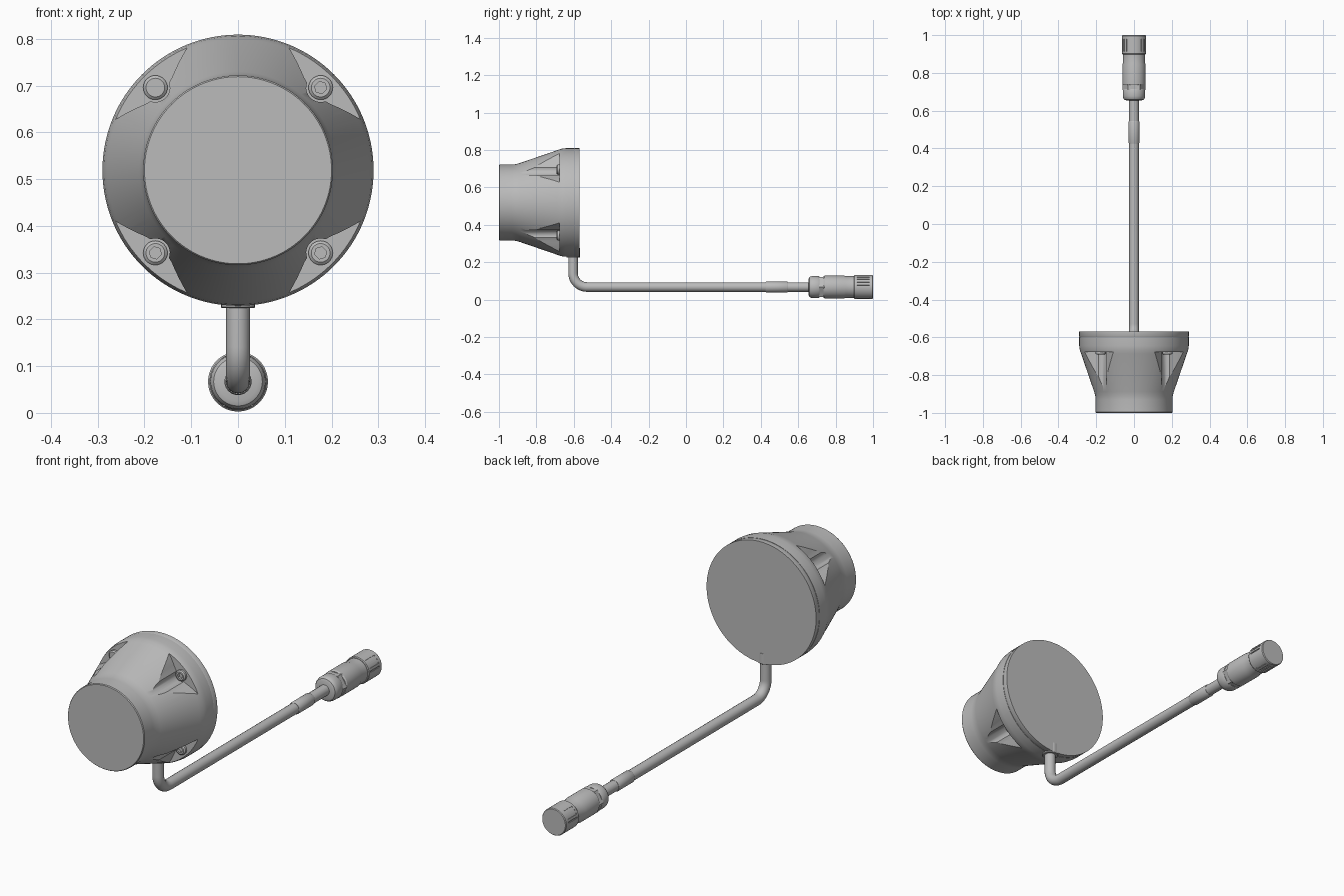
import bpy, bmesh, math
from mathutils import Vector, Matrix

if "Cube" in bpy.data.objects:
    bpy.data.objects.remove(bpy.data.objects["Cube"], do_unlink=True)

grey = bpy.data.materials.new("plain grey")
grey.use_nodes = True
COLOUR = (0.5, 0.5, 0.5, 1)
grey.diffuse_color = COLOUR
grey.node_tree.nodes["Principled BSDF"].inputs["Base Color"].default_value = COLOUR

HEAD_Z, CABLE_Z = 0.519, 0.067


def finish(name, bm):
    bmesh.ops.recalc_face_normals(bm, faces=bm.faces)
    mesh = bpy.data.meshes.new(name)
    bm.to_mesh(mesh)
    bm.free()
    mesh.materials.append(grey)
    obj = bpy.data.objects.new(name, mesh)
    bpy.context.collection.objects.link(obj)
    return obj


def select(obj):
    bpy.ops.object.select_all(action="DESELECT")
    obj.select_set(True)
    bpy.context.view_layer.objects.active = obj


def smooth(obj, angle=28):
    select(obj)
    bpy.ops.object.shade_smooth_by_angle(angle=math.radians(angle))
    return obj


def lathe(name, profile, x=0, z=0, sides=64):
    """Revolve (radius, y) pairs about a line parallel to y, with closed ends."""
    bm = bmesh.new()
    rings = []
    for r, y in profile:
        angles = [2 * math.pi * i / sides for i in range(sides)]
        rings.append([bm.verts.new((x + r * math.cos(a), y, z + r * math.sin(a)))
                      for a in angles])
    for a, b in zip(rings, rings[1:]):
        for i in range(sides):
            j = (i + 1) % sides
            bm.faces.new((a[i], a[j], b[j], b[i]))
    bm.faces.new(rings[0])
    bm.faces.new(rings[-1])
    return finish(name, bm)


def prism(name, outline, y0, y1, matrix):
    """Extrude an (x, z) outline along y."""
    bm = bmesh.new()
    face = bm.faces.new([bm.verts.new((u, y0, v)) for u, v in outline])
    new = bmesh.ops.extrude_face_region(bm, geom=[face])["geom"]
    bmesh.ops.translate(bm, vec=(0, y1 - y0, 0),
                        verts=[v for v in new if isinstance(v, bmesh.types.BMVert)])
    bm.transform(matrix)
    return finish(name, bm)


def cut(target, cutters):
    for cutter in cutters:
        mod = target.modifiers.new("cut", "BOOLEAN")
        mod.operation, mod.solver, mod.object = "DIFFERENCE", "EXACT", cutter
        select(target)
        bpy.ops.object.modifier_apply(modifier=mod.name)
        bpy.data.objects.remove(cutter, do_unlink=True)


def turned(angle, z):
    return Matrix.Translation((0, 0, z)) @ Matrix.Rotation(-angle, 4, "Y")


# Tapered head with a short front barrel
housing = lathe("housing", [
    (0.2, -1), (0.203, -0.996), (0.203, -0.93), (0.205, -0.91), (0.211, -0.888),
    (0.28, -0.687), (0.287, -0.667), (0.29, -0.645), (0.29, -0.597)],
    z=HEAD_Z, sides=128)

# Flared screw pockets: round around the screw, sweeping out to the rim
half = [(0.25 - 0.031 * math.cos(t), 0.031 * math.sin(t))
        for t in (math.radians(d) for d in range(0, 66, 13))]
half += [(0.24, 0.04), (0.246, 0.055), (0.253, 0.075), (0.259, 0.095),
         (0.264, 0.118), (0.36, 0.15)]
pocket = half + [(u, -v) for u, v in reversed(half[1:])]
corners = [math.radians(45 + 90 * i) for i in range(4)]
cut(housing, [prism("pocket_cutter", pocket, -1.1, -0.677, turned(a, HEAD_Z))
              for a in corners])
smooth(housing)

# Back plate
smooth(lathe("back_plate", [(0.288, -0.598), (0.29, -0.594), (0.29, -0.57)],
             z=HEAD_Z, sides=128))

# Socket screws
hexagon = [(0.25 + 0.0135 * math.cos(math.pi * i / 3), 0.0135 * math.sin(math.pi * i / 3))
           for i in range(6)]
for n, a in enumerate(corners):
    screw = lathe(f"screw_{n + 1}", [(0.02, -0.692), (0.026, -0.687), (0.026, -0.67)],
                  0.25 * math.cos(a), HEAD_Z + 0.25 * math.sin(a), 32)
    cut(screw, [prism("hex_cutter", hexagon, -0.72, -0.68, turned(a, HEAD_Z))])
    smooth(screw)

# Cable with one right-angle bend
BEND, DROP_Y = 0.075, -0.604
path = [Vector((0, DROP_Y, 0.3))]
for i in range(13):
    t = math.pi / 2 * i / 12
    path.append(Vector((0, DROP_Y + BEND * (1 - math.cos(t)),
                        CABLE_Z + BEND * (1 - math.sin(t)))))
path.append(Vector((0, 0.68, CABLE_Z)))
curve = bpy.data.curves.new("cable", "CURVE")
curve.dimensions = "3D"
curve.bevel_depth, curve.bevel_resolution, curve.use_fill_caps = 0.0255, 6, True
spline = curve.splines.new("POLY")
spline.points.add(len(path) - 1)
for point, co in zip(spline.points, path):
    point.co = (*co, 1)
curve.materials.append(grey)
cable = bpy.data.objects.new("cable", curve)
bpy.context.collection.objects.link(cable)
select(cable)
bpy.ops.object.convert(target="MESH")
smooth(cable)

# Cable entry collar under the head
collar = lathe("cable_collar", [(0.034, -0.012), (0.036, -0.01), (0.036, 0.04)], sides=32)
collar.data.transform(Matrix.Translation((0, DROP_Y, 0.236)) @ Matrix.Rotation(math.pi / 2, 4, "X"))
smooth(collar)

# Sleeve on the cable
smooth(lathe("cable_sleeve", [(0.0265, 0.425), (0.029, 0.43), (0.029, 0.54), (0.0265, 0.545)],
             z=CABLE_Z, sides=32))

# Plug: rounded nut, hexagonal neck, barrel, grooved cap
smooth(lathe("plug_nut", [(0.042, 0.655), (0.052, 0.659), (0.057, 0.667), (0.059, 0.677),
                          (0.059, 0.708), (0.056, 0.714)], z=CABLE_Z))
smooth(lathe("plug_neck", [(0.0615, 0.71), (0.0615, 0.745)], z=CABLE_Z, sides=6))
smooth(lathe("plug_barrel", [(0.057, 0.735), (0.061, 0.742), (0.061, 0.845), (0.058, 0.855),
                             (0.058, 0.9)], z=CABLE_Z))
cap = lathe("plug_cap", [(0.061, 0.898), (0.064, 0.902), (0.064, 0.996), (0.061, 1)], z=CABLE_Z)
slot = [(0.06, -0.003), (0.08, -0.003), (0.08, 0.003), (0.06, 0.003)]
cut(cap, [prism("slot_cutter", slot, 0.913, 0.98,
                turned(math.radians(group + step), CABLE_Z))
          for group in (30, 150, 270) for step in (-24, -8, 8, 24)])
smooth(cap)
